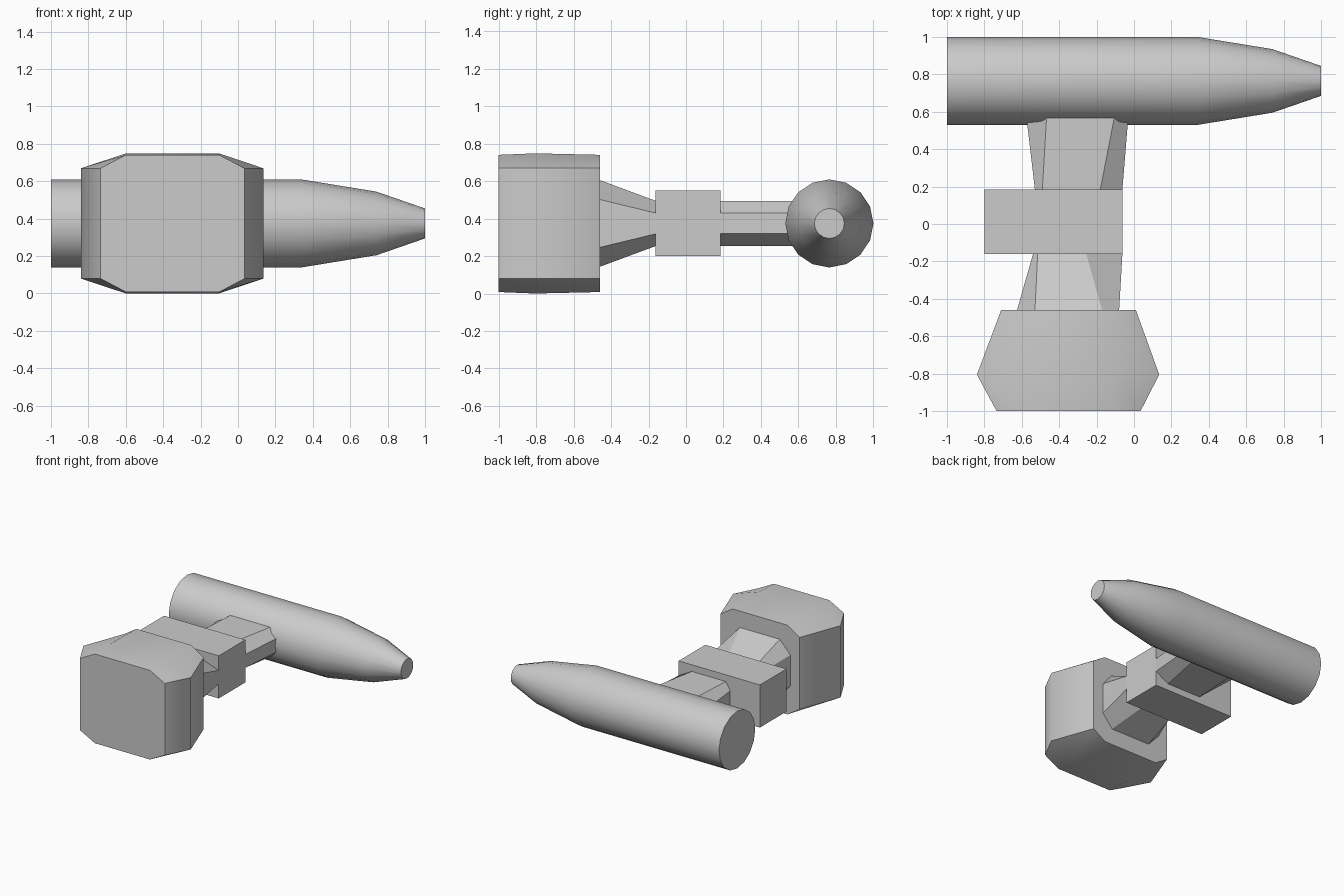
import bpy
import bmesh
from math import cos, sin, tau, radians

if "Cube" in bpy.data.objects:
    bpy.data.objects.remove(bpy.data.objects["Cube"])


def loft(name, rings, smooth=None):
    """Skin a list of equal-length rings and cap both ends."""
    bm = bmesh.new()
    loops = [[bm.verts.new(p) for p in ring] for ring in rings]
    n = len(loops[0])
    for a, b in zip(loops, loops[1:]):
        for i in range(n):
            j = (i + 1) % n
            bm.faces.new((a[i], a[j], b[j], b[i]))
    bm.faces.new(loops[0])
    bm.faces.new(loops[-1])
    bmesh.ops.recalc_face_normals(bm, faces=bm.faces)
    mesh = bpy.data.meshes.new(name)
    bm.to_mesh(mesh)
    bm.free()
    obj = bpy.data.objects.new(name, mesh)
    bpy.context.collection.objects.link(obj)
    if smooth:
        bpy.ops.object.select_all(action='DESELECT')
        obj.select_set(True)
        bpy.context.view_layer.objects.active = obj
        bpy.ops.object.shade_smooth_by_angle(angle=radians(smooth))
    return obj


ZC = 0.374  # shared mid height


def octagon(y, x0, fx0, fx1, x1, half_h, half_side):
    """Chamfered section: outer x range, flat x range, half heights."""
    pts = [(x0, -half_side), (fx0, -half_h), (fx1, -half_h), (x1, -half_side),
           (x1, half_side), (fx1, half_h), (fx0, half_h), (x0, half_side)]
    return [(x, y, ZC + z) for x, z in pts]


def circle(x, r, sides=16):
    return [(x, 0.765 + r * cos(tau * i / sides), ZC + r * sin(tau * i / sides))
            for i in range(sides)]


# Long body with a tapered nose
loft("tapered_body", [circle(x, r) for x, r in
                      ((-1, 0.235), (0.34, 0.235), (0.74, 0.17), (1, 0.08))], 30)

# Chamfered neck running from the body through the collar to the end block
loft("neck", [octagon(*s) for s in (
    (0.70, -0.59, -0.46, -0.08, -0.02, 0.12, 0.055),
    (0.185, -0.53, -0.49, -0.18, -0.062, 0.12, 0.055),
    (-0.16, -0.54, -0.515, -0.255, -0.062, 0.12, 0.055),
    (-0.47, -0.628, -0.53, -0.168, -0.08, 0.235, 0.13))])

# Rectangular collar, offset to one side
bpy.ops.mesh.primitive_cube_add(size=1, location=(-0.431, 0.011, ZC))
collar = bpy.context.object
collar.name = "collar"
collar.scale = (0.738, 0.345, 0.35)

# Bulged octagonal end block
loft("end_block", [octagon(*s) for s in (
    (-1.0, -0.735, -0.6, -0.1, 0.035, 0.366, 0.295),
    (-0.805, -0.84, -0.6, -0.1, 0.135, 0.374, 0.295),
    (-0.46, -0.71, -0.6, -0.1, 0.01, 0.366, 0.295))], 52)
